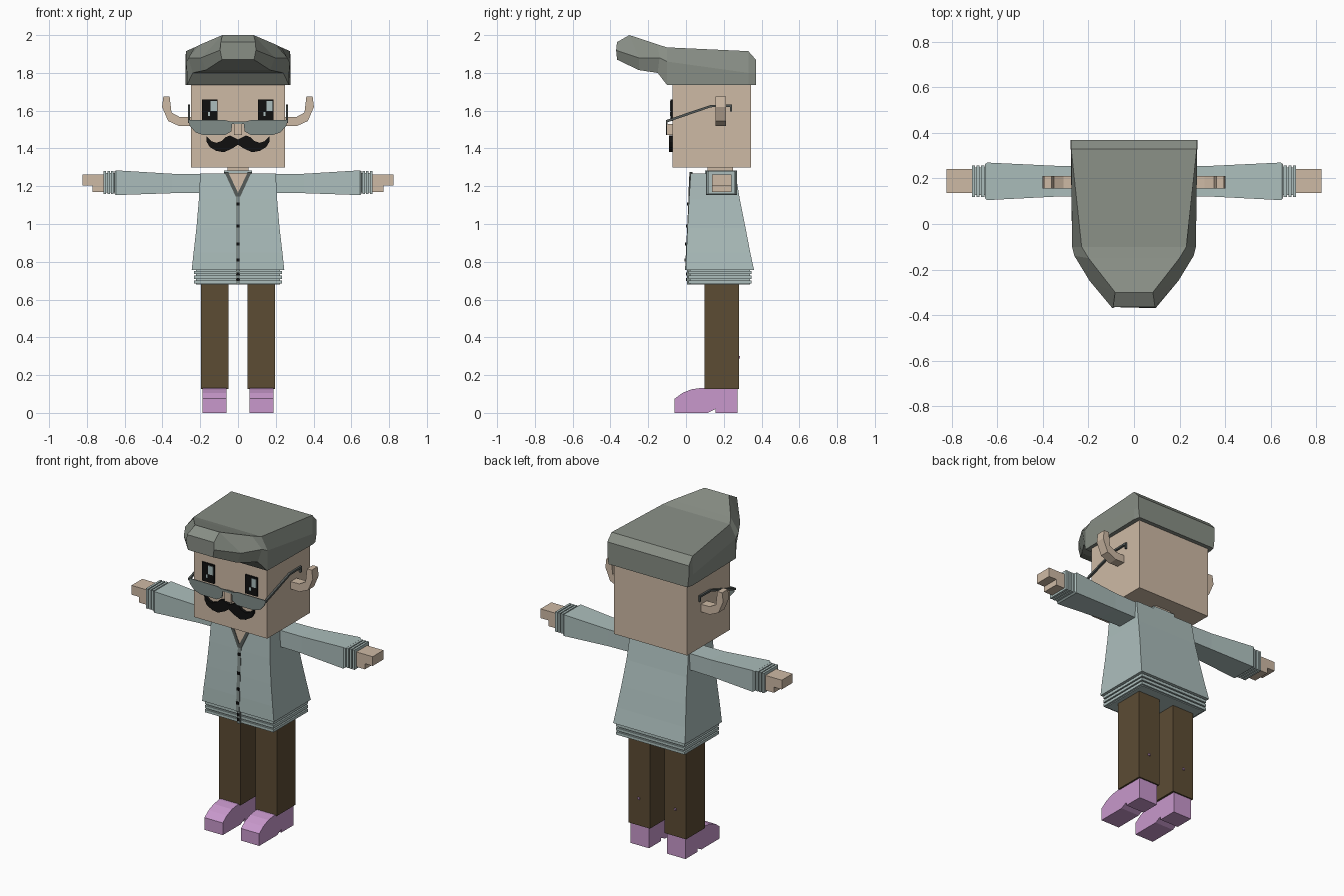
import bpy, bmesh

cube = bpy.data.objects.get("Cube")
if cube:
    bpy.data.objects.remove(cube, do_unlink=True)


def material(name, r, g, b):
    """Flat material from 0-255 display colour."""
    lin = [((c / 255 + 0.055) / 1.055) ** 2.4 if c > 10 else c / 3295 for c in (r, g, b)]
    m = bpy.data.materials.new(name)
    m.use_nodes = True
    m.diffuse_color = (*lin, 1)
    bsdf = m.node_tree.nodes["Principled BSDF"]
    bsdf.inputs["Base Color"].default_value = (*lin, 1)
    bsdf.inputs["Roughness"].default_value = 0.9
    return m


SKIN = material("skin", 206, 186, 165)
HAIR = material("grey hair", 136, 142, 133)
SHIRT = material("pale blue knit", 172, 190, 188)
TROUSERS = material("brown cloth", 92, 76, 52)
SHOES = material("lilac leather", 200, 152, 204)
BLACK = material("black", 16, 16, 16)
LENS = material("grey glass", 128, 140, 137)
TRIM = material("dark grey trim", 84, 90, 88)
GLINT = material("eye glint", 172, 190, 190)


def loft(name, rings, mat, mirror=False):
    """Skin equal-length rings of points and cap both ends."""
    bm = bmesh.new()
    rows = [[bm.verts.new(p) for p in ring] for ring in rings]
    n = len(rows[0])
    for a, b in zip(rows, rows[1:]):
        for i in range(n):
            j = (i + 1) % n
            bm.faces.new((a[i], a[j], b[j], b[i]))
    bm.faces.new(rows[0])
    bm.faces.new(rows[-1])
    bmesh.ops.recalc_face_normals(bm, faces=bm.faces[:])
    mesh = bpy.data.meshes.new(name)
    bm.to_mesh(mesh)
    bm.free()
    mesh.materials.append(mat)
    obj = bpy.data.objects.new(name, mesh)
    bpy.context.collection.objects.link(obj)
    if mirror:
        mod = obj.modifiers.new("Mirror", "MIRROR")
        mod.use_mirror_merge = False
    return obj


def front_prism(name, pts, y0, y1, mat, mirror=False):
    """Extrude an (x, z) outline along y."""
    return loft(name, [[(x, y, z) for x, z in pts] for y in (y0, y1)], mat, mirror)


def side_prism(name, pts, x0, x1, mat, mirror=False):
    """Extrude a (y, z) outline along x."""
    return loft(name, [[(x, y, z) for y, z in pts] for x in (x0, x1)], mat, mirror)


def box(name, x, y, z, mat, mirror=False):
    return front_prism(name, [(x[0], z[0]), (x[1], z[0]), (x[1], z[1]), (x[0], z[1])],
                       *y, mat, mirror)


# Head, neck and upturned ears
box("head", (-.25, .25), (-.072, .345), (1.3, 1.75), SKIN)
box("neck", (-.055, .055), (.115, .25), (1.24, 1.31), SKIN)
box("nose", (-.022, .022), (-.1, -.06), (1.47, 1.53), SKIN)
front_prism("ears", [(.24, 1.52), (.31, 1.518), (.37, 1.545), (.402, 1.62), (.395, 1.675),
                     (.362, 1.675), (.352, 1.59), (.31, 1.567), (.24, 1.565)],
            .155, .212, SKIN, True)

# Swept hair: bottom, middle and top points per station, back to front
stations = [
    ((.27, .37, 1.735), (.278, .37, 1.8), (.278, .37, 1.87)),
    ((.278, .33, 1.735), (.278, .33, 1.8), (.276, .33, 1.915)),
    ((.27, -.1, 1.735), (.272, -.1, 1.86), (.23, -.1, 1.935)),
    ((.24, -.15, 1.8), (.262, -.14, 1.88), (.2, -.15, 1.95)),
    ((.17, -.25, 1.815), (.195, -.25, 1.88), (.083, -.3, 2.0)),
    ((.085, -.365, 1.87), (.095, -.37, 1.92), (.092, -.365, 1.963)),
]
loft("hair", [[*s, *[(-x, y, z) for x, y, z in reversed(s)]] for s in stations], HAIR)

# Eyes with glints on the same side
for side, x in (("right", -.19), ("left", .105)):
    box(side + "_eye", (x, x + .082), (-.081, -.072), (1.545, 1.66), BLACK)
    box(side + "_eye_glint", (x + .045, x + .078), (-.084, -.081), (1.597, 1.65), GLINT)
    box(side + "_eye_spark", (x + .03, x + .041), (-.084, -.081), (1.572, 1.592), GLINT)

# Moustache
front_prism("moustache", [(0, 1.448), (.042, 1.468), (.065, 1.46), (.085, 1.44), (.115, 1.43),
                          (.14, 1.438), (.168, 1.465), (.166, 1.435), (.15, 1.408),
                          (.115, 1.387), (.075, 1.38), (.03, 1.4), (0, 1.42)],
            -.09, -.07, BLACK, True)

# Half-moon glasses
front_prism("lenses", [(.03, 1.54), (.07, 1.55), (.262, 1.55), (.255, 1.52), (.225, 1.485),
                       (.18, 1.47), (.07, 1.47), (.035, 1.49)], -.106, -.1, LENS, True)
box("glasses_bridge", (-.035, .035), (-.106, -.098), (1.53, 1.543), LENS)
side_prism("temple_arms", [(-.106, 1.55), (.13, 1.63), (.243, 1.632), (.243, 1.595),
                           (.233, 1.595), (.233, 1.62), (.132, 1.618), (-.106, 1.536)],
           .254, .266, TRIM, True)

# Flared cardigan: half width, front, back, front and back heights
levels = [(.245, 0, .36, .757), (.235, .002, .34, .85), (.22, .008, .315, .98),
          (.207, .016, .285, 1.13), (.2, .025, .262, 1.268)]
loft("cardigan_body", [[(-w, f, z), (w, f, z), (w, b, z), (-w, b, z)]
                       for w, f, b, z in levels], SHIRT)
box("collar", (-.075, .075), (.1, .262), (1.25, 1.284), SHIRT)

# Ribbed hem
box("hem_core", (-.222, .222), (.022, .338), (.68, .76), SHIRT)
for i in range(3):
    z = .685 + i * .025
    box(f"hem_rib_{i + 1}", (-.234, .234), (.012, .348), (z, z + .017), SHIRT)

# Open neckline, button strip and buttons on the sloping front


def front_y(z):
    return .012 if z < .757 else .049 * (z - .757)


def sloped_plate(name, pts, lift, mat, mirror=False):
    rings = [[(x, front_y(z) - d, z) for x, z in pts] for d in (lift, -.01)]
    return loft(name, rings, mat, mirror)


sloped_plate("neckline_skin", [(-.055, 1.27), (.055, 1.27), (0, 1.16)], .004, SKIN)
sloped_plate("neckline_trim", [(.052, 1.275), (.072, 1.275), (.012, 1.145), (0, 1.145),
                               (0, 1.165)], .007, TRIM, True)
sloped_plate("button_strip", [(-.011, .757), (.011, .757), (.011, 1.155), (-.011, 1.155)],
             .005, LENS)
box("hem_button_strip", (-.011, .011), (.005, .02), (.68, .757), LENS)
for i, z in enumerate((.705, .735, .81, .895, .99, 1.105)):
    y = front_y(z)
    box(f"button_{i + 1}", (-.008, .008), (y - .011, y), (z - .008, z + .008), BLACK)

# Sleeves, ribbed cuffs and mitten hands
sleeve = [(.15, .122, .252, 1.165, 1.265), (.35, .12, .256, 1.163, 1.266),
          (.645, .105, .27, 1.153, 1.284), (.655, .112, .263, 1.16, 1.278)]
loft("sleeves", [[(x, a, lo), (x, b, lo), (x, b, hi), (x, a, hi)]
                 for x, a, b, lo, hi in sleeve], SHIRT, True)
box("cuff_core", (.64, .712), (.128, .248), (1.167, 1.27), SHIRT, True)
for i in range(3):
    x = .658 + i * .02
    box(f"cuff_rib_{i + 1}", (x, x + .014), (.118, .258), (1.158, 1.28), SHIRT, True)
front_prism("hands", [(.7, 1.17), (.77, 1.17), (.77, 1.205), (.823, 1.205), (.823, 1.262),
                      (.7, 1.262)], .137, .242, SKIN, True)

# Trouser legs with a small stud on the back of each
box("trouser_legs", (.05, .197), (.097, .28), (.127, .7), TROUSERS, True)
box("leg_studs", (.119, .131), (.27, .287), (.289, .301), SHOES, True)

# Shoes with a notch in front of the heel
side_prism("shoes", [(-.06, 0), (-.06, .075), (-.02, .105), (.03, .125), (.08, .132),
                     (.272, .132), (.272, 0), (.157, 0), (.155, .02), (.115, 0)],
           .062, .187, SHOES, True)
